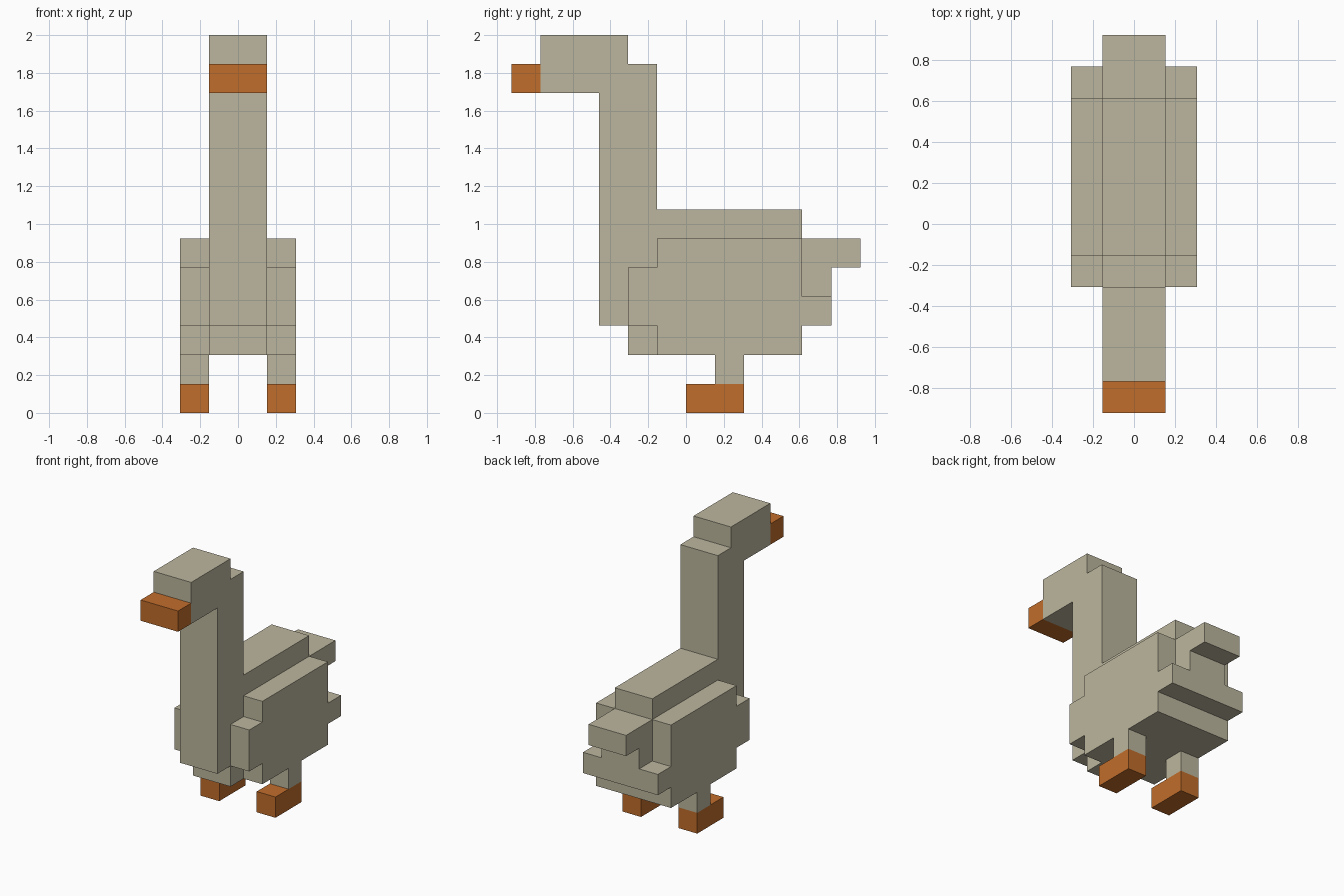
import bpy
import bmesh

cube = bpy.data.objects.get("Cube")
if cube:
    bpy.data.objects.remove(cube, do_unlink=True)

U = 2 / 13  # one block


def make_material(name, rgb):
    mat = bpy.data.materials.new(name)
    mat.use_nodes = True
    mat.diffuse_color = (*rgb, 1)
    bsdf = next(n for n in mat.node_tree.nodes if n.type == 'BSDF_PRINCIPLED')
    bsdf.inputs["Base Color"].default_value = (*rgb, 1)
    return mat


feather = make_material("feather_beige", (0.503, 0.471, 0.342))
orange = make_material("beak_orange", (0.533, 0.153, 0.024))


def slab(name, profile, x0, x1, mat):
    """Extrude a side profile of (y, z) block units from x0 to x1."""
    bm = bmesh.new()
    face = bm.faces.new([bm.verts.new((x0 * U, y * U, z * U)) for y, z in profile])
    ext = bmesh.ops.extrude_face_region(bm, geom=[face], use_keep_orig=True)
    verts = [v for v in ext["geom"] if isinstance(v, bmesh.types.BMVert)]
    bmesh.ops.translate(bm, verts=verts, vec=((x1 - x0) * U, 0, 0))
    bmesh.ops.recalc_face_normals(bm, faces=bm.faces)
    mesh = bpy.data.meshes.new(name)
    bm.to_mesh(mesh)
    bm.free()
    mesh.materials.append(mat)
    obj = bpy.data.objects.new(name, mesh)
    bpy.context.collection.objects.link(obj)
    return obj


def rect(y0, y1, z0, z1):
    return [(y0, z0), (y1, z0), (y1, z1), (y0, z1)]


# Head, neck, trunk and tail share one stepped outline
slab("body", [(-2, 2), (4, 2), (4, 3), (5, 3), (5, 5), (6, 5), (6, 6), (4, 6),
              (4, 7), (-1, 7), (-1, 12), (-2, 12), (-2, 13), (-5, 13),
              (-5, 11), (-3, 11), (-3, 3), (-2, 3)], -1, 1, feather)
slab("beak", rect(-6, -5, 11, 12), -1, 1, orange)

# Wings, legs and feet on both sides
wing = [(-1, 2), (4, 2), (4, 3), (5, 3), (5, 4), (4, 4), (4, 6), (-1, 6),
        (-1, 5), (-2, 5), (-2, 3), (-1, 3)]
for side, x0, x1 in (("left", 1, 2), ("right", -2, -1)):
    slab(side + "_wing", wing, x0, x1, feather)
    slab(side + "_leg", rect(1, 2, 1, 2), x0, x1, feather)
    slab(side + "_foot", rect(0, 2, 0, 1), x0, x1, orange)
